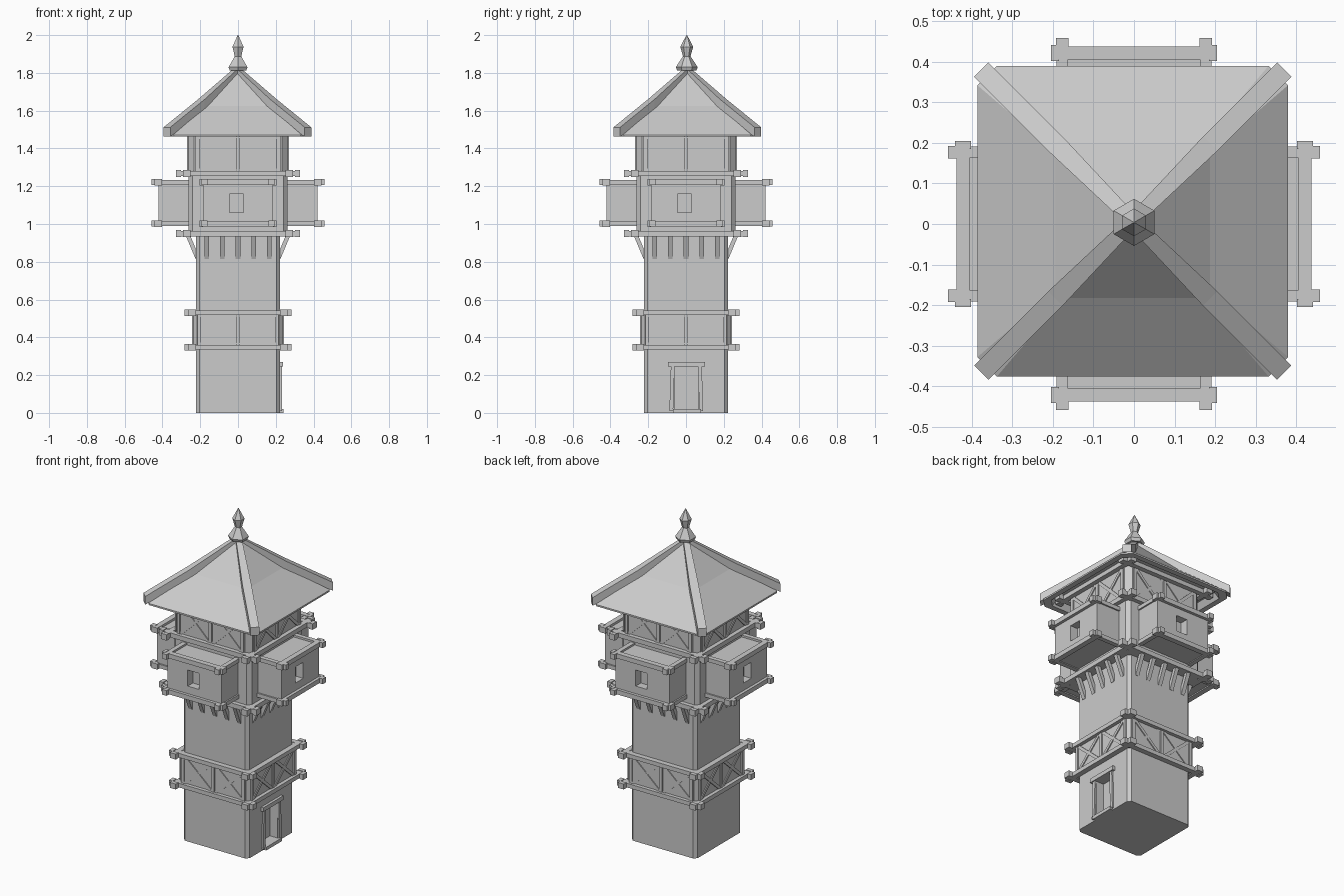
import bpy
import bmesh
from math import pi, atan2, hypot
from mathutils import Matrix, Vector

if "Cube" in bpy.data.objects:
    bpy.data.objects.remove(bpy.data.objects["Cube"], do_unlink=True)

grey = bpy.data.materials.new("plain_grey")
grey.use_nodes = True
grey.diffuse_color = (0.6, 0.6, 0.6, 1)
grey.node_tree.nodes["Principled BSDF"].inputs["Base Color"].default_value = (0.6, 0.6, 0.6, 1)


def finish(name, bm):
    bmesh.ops.recalc_face_normals(bm, faces=bm.faces)
    mesh = bpy.data.meshes.new(name)
    bm.to_mesh(mesh)
    bm.free()
    mesh.materials.append(grey)
    obj = bpy.data.objects.new(name, mesh)
    bpy.context.collection.objects.link(obj)
    return obj


def box(x0, x1, y0, y1, z0, z1):
    """Matrix that turns a unit cube into the box between these limits."""
    mid = Vector((x0 + x1, y0 + y1, z0 + z1)) / 2
    return Matrix.Translation(mid) @ Matrix.Diagonal((x1 - x0, y1 - y0, z1 - z0, 1))


def bar(a, b, width, depth):
    """Box running from a to b, both in one plane of constant x or y."""
    a, b = Vector(a), Vector(b)
    d = b - a
    turn = Matrix.Rotation(atan2(d.x, d.z), 4, 'Y') if abs(d.x) > 0 else Matrix.Rotation(-atan2(d.y, d.z), 4, 'X')
    return Matrix.Translation((a + b) / 2) @ turn @ Matrix.Diagonal((width, depth, d.length, 1))


def boxes(name, pieces, turns=(0, 1, 2, 3)):
    """Boxes laid out on the front, repeated by quarter turns."""
    bm = bmesh.new()
    for k in turns:
        for piece in pieces:
            bmesh.ops.create_cube(bm, size=1, matrix=Matrix.Rotation(k * pi / 2, 4, 'Z') @ piece)
    return finish(name, bm)


def loft(name, levels):
    """Square rings with cut corners, given as (half width, corner cut, z)."""
    bm = bmesh.new()
    rings = []
    for h, c, z in levels:
        pts = []
        for sx, sy in ((1, 1), (-1, 1), (-1, -1), (1, -1)):
            pair = [(sx * h, sy * (h - c), z), (sx * (h - c), sy * h, z)]
            pts += pair if sx * sy > 0 else pair[::-1]
        rings.append([bm.verts.new(p) for p in pts])
    for lo, hi in zip(rings, rings[1:]):
        for i in range(8):
            j = (i + 1) % 8
            bm.faces.new((lo[i], lo[j], hi[j], hi[i]))
    bm.faces.new(rings[0])
    bm.faces.new(rings[-1])
    return finish(name, bm)


def cut(obj, cutter):
    cutter.hide_render = True
    mod = obj.modifiers.new("opening", 'BOOLEAN')
    mod.operation = 'DIFFERENCE'
    mod.solver = 'EXACT'
    mod.object = cutter
    bpy.context.view_layer.objects.active = obj
    bpy.ops.object.modifier_apply(modifier=mod.name)
    bpy.data.objects.remove(cutter, do_unlink=True)


def beam_ring(name, off, reach, z0, z1):
    """Crossing beams round the tower with thicker end blocks."""
    t, e = 0.016, 0.004
    pieces = [box(-reach, reach, -off - t, -off + t, z0, z1)]
    for s in (-1, 1):
        x0, x1 = sorted((s * (reach - 0.025), s * reach))
        pieces.append(box(x0, x1, -off - t - e, -off + t + e, z0 - e, z1 + e))
    return boxes(name, pieces)


def cross_panels(name, face, half, z0, z1):
    """Two crossed panels with posts and rails on each side."""
    y0, y1 = -face - 0.008, -face + 0.01
    pieces = [box(x - 0.01, x + 0.01, y0, y1, z0, z1) for x in (-half, 0, half)]
    for s in (-1, 1):
        a, b = s * 0.015, s * (half - 0.01)
        pieces.append(bar((a, -face, z0), (b, -face, z1), 0.018, 0.012))
        pieces.append(bar((a, -face, z1), (b, -face, z0), 0.018, 0.011))
    return boxes(name, pieces)


# Shaft with doorway on the left side
shaft = loft("shaft", [(0.222, 0.018, 0), (0.222, 0.018, 0.94)])
cut(shaft, boxes("door_cutter", [box(-0.06, 0.065, -0.3, -0.17, 0.02, 0.245)], (1,)))
boxes("door_frame", [
    box(-0.095, 0.1, -0.238, -0.2, 0.245, 0.27),
    box(-0.07, 0.08, -0.24, -0.2, 0, 0.02),
    bar((-0.078, -0.218, 0.01), (-0.07, -0.218, 0.25), 0.02, 0.028),
    bar((0.08, -0.218, 0.01), (0.074, -0.218, 0.25), 0.02, 0.028)], (1,))

# Lower timber band
loft("lower_band", [(0.236, 0.018, 0.34), (0.236, 0.018, 0.54)])
cross_panels("lower_crosses", 0.236, 0.205, 0.36, 0.52)
beam_ring("lower_band_bottom_beams", 0.242, 0.284, 0.335, 0.36)
beam_ring("lower_band_top_beams", 0.242, 0.284, 0.518, 0.543)

# Brackets under the overhanging floor
boxes("brackets", [bar((x, -0.215, 0.82), (x, -0.265, 0.94), 0.024, 0.022)
                   for x in (-0.165, -0.083, 0, 0.083, 0.165)])

# Upper storey
loft("upper_storey", [(0.262, 0.022, 0.935), (0.262, 0.022, 1.27)])
beam_ring("floor_beams", 0.272, 0.328, 0.935, 0.963)
beam_ring("gallery_bottom_beams", 0.272, 0.328, 1.253, 1.281)
loft("gallery", [(0.262, 0.03, 1.26), (0.262, 0.03, 1.5)])
cross_panels("gallery_crosses", 0.262, 0.215, 1.28, 1.465)
beam_ring("gallery_top_beams", 0.275, 0.325, 1.47, 1.496)

# Four projecting boxes with windows
bays = boxes("bays", [box(-0.182, 0.182, -0.42, -0.25, 0.995, 1.222)])
cut(bays, boxes("window_cutter", [box(-0.046, 0.03, -0.5, -0.37, 1.062, 1.16)]))
frame = []
for z0, z1 in ((0.988, 1.016), (1.208, 1.236)):
    frame.append(box(-0.203, 0.203, -0.438, -0.405, z0, z1))
    for s in (-1, 1):
        x = s * 0.177
        frame.append(box(x - 0.014, x + 0.014, -0.44, -0.255, z0 + 0.002, z1 - 0.002))
        frame.append(box(x - 0.015, x + 0.015, -0.459, -0.43, z0 - 0.002, z1 + 0.002))
        x = s * 0.195
        frame.append(box(x - 0.01, x + 0.01, -0.441, -0.402, z0 - 0.003, z1 + 0.003))
boxes("bay_frames", frame)

# Roof with hollow eaves
shift = Vector((-0.003, 0.007, 0))
roof = loft("roof", [(0.33, 0.04, 1.5), (0.35, 0.045, 1.462), (0.383, 0.048, 1.462),
                     (0.383, 0.048, 1.472), (0.19, 0.02, 1.625), (0.015, 0.003, 1.805)])
roof.location = shift

# Hip ridges
bm = bmesh.new()
profile = [(0.528, 1.462), (0.528, 1.512), (0.27, 1.66), (0.0, 1.83), (0.0, 1.77), (0.27, 1.6)]
for k in range(4):
    turn = Matrix.Rotation(pi / 4 + k * pi / 2, 4, 'Z')
    sides = [[bm.verts.new(turn @ Vector((d, w * (0.025 if d > 0.1 else 0.016), z))) for d, z in profile]
             for w in (-1, 1)]
    n = len(profile)
    for i in range(n):
        j = (i + 1) % n
        bm.faces.new((sides[0][i], sides[0][j], sides[1][j], sides[1][i]))
    for side in sides:
        for quad in ((0, 1, 2, 5), (5, 2, 3, 4)):
            bm.faces.new([side[q] for q in quad])
finish("hip_ridges", bm).location = shift

# Six-sided finial
bm = bmesh.new()
levels = [(0.05, 1.812), (0.058, 1.83), (0.02, 1.888), (0.034, 1.938), (0.002, 2.0)]
for (r0, z0), (r1, z1) in zip(levels, levels[1:]):
    bmesh.ops.create_cone(bm, cap_ends=False, segments=6, radius1=r0, radius2=r1, depth=z1 - z0,
                          matrix=Matrix.Translation((0, 0, (z0 + z1) / 2)))
bmesh.ops.remove_doubles(bm, verts=bm.verts, dist=0.0005)
bmesh.ops.holes_fill(bm, edges=[e for e in bm.edges if e.is_boundary], sides=6)
finish("finial", bm).location = (0, 0.004, 0)
